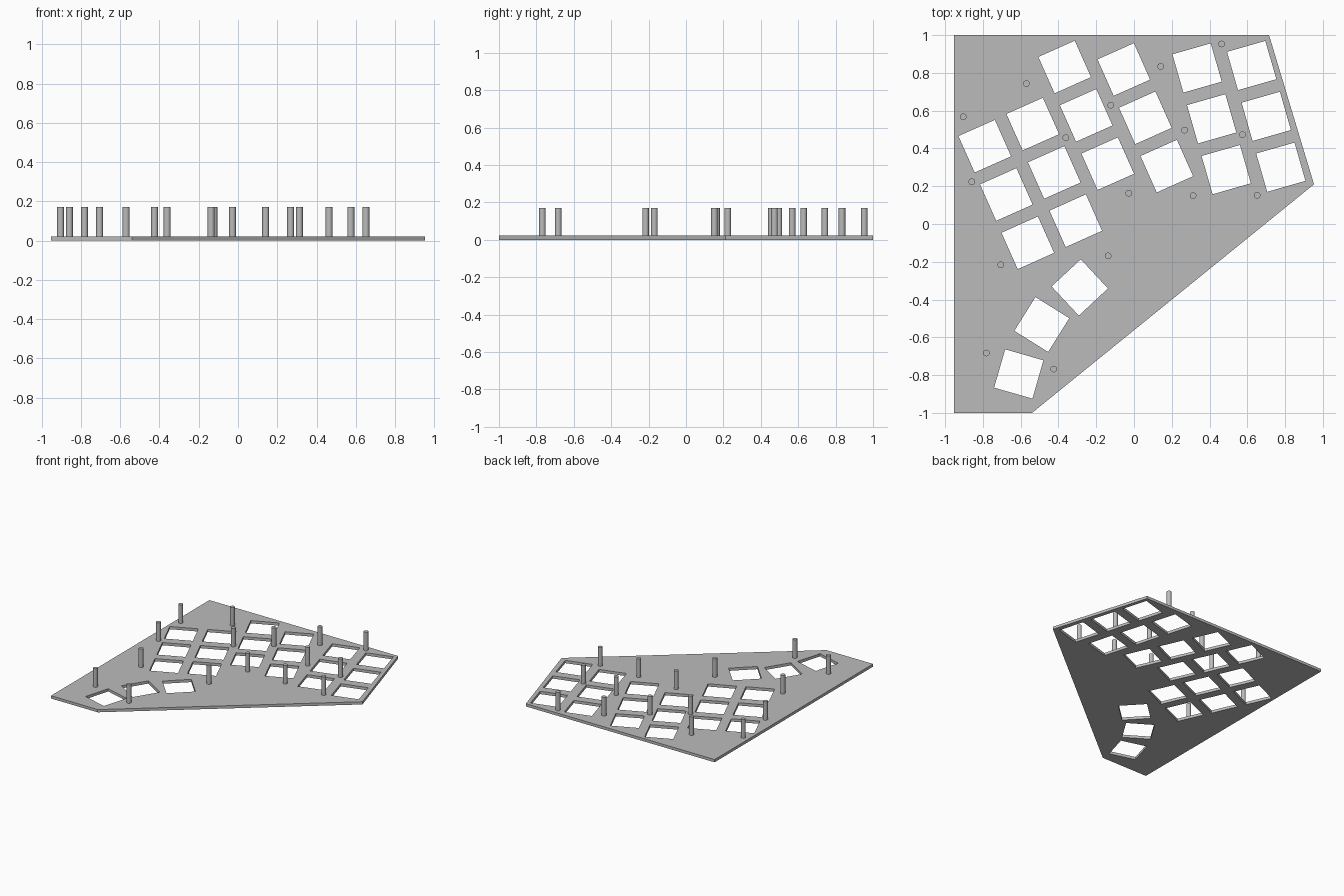
import bpy
import bmesh
from math import radians
from mathutils import Vector, Matrix

cube = bpy.data.objects.get("Cube")
if cube:
    bpy.data.objects.remove(cube, do_unlink=True)

THICK = 0.022      # plate thickness
POST_TOP = 0.17
POST_RADIUS = 0.0175
HOLE = 0.211       # switch cutout side
PITCH = 0.28       # distance between rows

grey = bpy.data.materials.new("plain_grey")
grey.use_nodes = True
grey.diffuse_color = (0.5, 0.5, 0.5, 1)
grey.node_tree.nodes["Principled BSDF"].inputs["Base Color"].default_value = (0.5, 0.5, 0.5, 1)


def add_object(name, mesh):
    mesh.materials.clear()
    mesh.materials.append(grey)
    obj = bpy.data.objects.new(name, mesh)
    bpy.context.scene.collection.objects.link(obj)
    return obj


def add_loop(curve, points):
    spline = curve.splines.new("POLY")
    spline.points.add(len(points) - 1)
    for point, (x, y) in zip(spline.points, points):
        point.co = (x, y, 0, 1)
    spline.use_cyclic_u = True


def add_hole(curve, centre, degrees):
    turn = Matrix.Rotation(radians(degrees), 2)
    h = HOLE / 2
    corners = [(-h, -h), (h, -h), (h, h), (-h, h)]
    add_loop(curve, [Vector(centre) + turn @ Vector(c) for c in corners])


# Plate outline with key cutouts, filled and extruded
curve = bpy.data.curves.new("plate_outline", "CURVE")
curve.dimensions = "2D"
curve.fill_mode = "BOTH"
curve.extrude = THICK / 2
add_loop(curve, [(-0.953, 1), (-0.953, -1), (-0.54, -1), (0.953, 0.21), (0.715, 1)])

# Finger columns: top key centre and tilt, three keys each
columns = [((-0.79, 0.412), 24), ((-0.536, 0.529), 24), ((-0.367, 0.831), 24),
           ((-0.054, 0.818), 24), ((0.334, 0.826), 16), ((0.623, 0.839), 16)]
for top, tilt in columns:
    step = Matrix.Rotation(radians(tilt), 2) @ Vector((0, -PITCH))
    for row in range(3):
        add_hole(curve, Vector(top) + step * row, tilt)

# Thumb cluster fan
for centre, tilt in [((-0.287, -0.336), -47), ((-0.488, -0.532), -32), ((-0.61, -0.794), -16)]:
    add_hole(curve, centre, tilt)

outline = bpy.data.objects.new("plate_outline", curve)
bpy.context.scene.collection.objects.link(outline)
bpy.context.view_layer.update()
graph = bpy.context.evaluated_depsgraph_get()
plate_mesh = bpy.data.meshes.new_from_object(outline.evaluated_get(graph))
bpy.data.objects.remove(outline, do_unlink=True)

bm = bmesh.new()
bm.from_mesh(plate_mesh)
bmesh.ops.remove_doubles(bm, verts=bm.verts, dist=0.0001)
bmesh.ops.translate(bm, verts=bm.verts, vec=(0, 0, THICK / 2))
bmesh.ops.recalc_face_normals(bm, faces=bm.faces)
for face in bm.faces:
    face.smooth = False
bm.to_mesh(plate_mesh)
bm.free()
add_object("switch_plate", plate_mesh)

# Standing posts between the cutouts, sharing one mesh
bm = bmesh.new()
bmesh.ops.create_cone(bm, cap_ends=True, segments=24, radius1=POST_RADIUS,
                      radius2=POST_RADIUS, depth=POST_TOP - THICK / 2)
for face in bm.faces:
    face.smooth = len(face.verts) == 4
for edge in bm.edges:
    edge.smooth = all(len(f.verts) == 4 for f in edge.link_faces)
post_mesh = bpy.data.meshes.new("post")
bm.to_mesh(post_mesh)
bm.free()

posts = [(0.464, 0.953), (0.141, 0.834), (-0.57, 0.743), (-0.904, 0.568),
         (-0.123, 0.629), (-0.361, 0.457), (0.268, 0.497), (0.575, 0.473),
         (-0.859, 0.224), (-0.028, 0.163), (0.313, 0.15), (0.652, 0.152),
         (-0.705, -0.216), (-0.137, -0.169), (-0.782, -0.683), (-0.425, -0.768)]
for number, (x, y) in enumerate(posts, 1):
    post = add_object(f"post_{number}", post_mesh)
    post.location = (x, y, (POST_TOP + THICK / 2) / 2)
